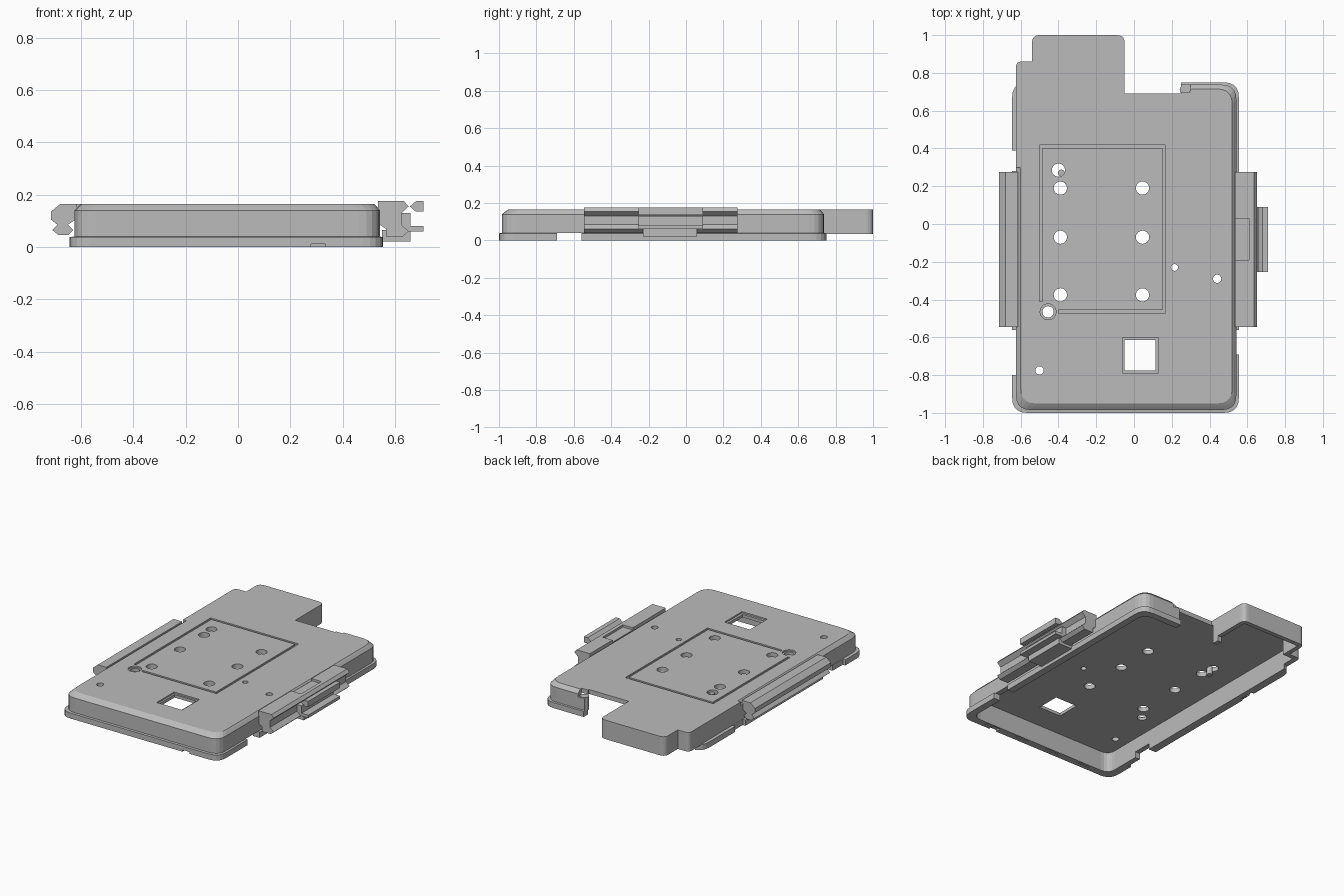
import bpy, bmesh, math

cube = bpy.data.objects.get("Cube")
if cube:
    bpy.data.objects.remove(cube, do_unlink=True)

grey = bpy.data.materials.new("plain_grey")
grey.use_nodes = True
grey.diffuse_color = (0.5, 0.5, 0.5, 1)
grey.node_tree.nodes["Principled BSDF"].inputs["Base Color"].default_value = (0.5, 0.5, 0.5, 1)


def loft(name, rings):
    """Closed solid through a stack of rings with equal point counts."""
    bm = bmesh.new()
    loops = [[bm.verts.new(p) for p in ring] for ring in rings]
    n = len(loops[0])
    for low, high in zip(loops, loops[1:]):
        for i in range(n):
            j = (i + 1) % n
            bm.faces.new((low[i], low[j], high[j], high[i]))
    bm.faces.new(loops[0][::-1])
    bm.faces.new(loops[-1])
    bmesh.ops.recalc_face_normals(bm, faces=bm.faces)
    mesh = bpy.data.meshes.new(name)
    bm.to_mesh(mesh)
    bm.free()
    mesh.materials.append(grey)
    ob = bpy.data.objects.new(name, mesh)
    bpy.context.collection.objects.link(ob)
    return ob


def prism(name, outline, z0, z1):
    return loft(name, [[(x, y, z) for x, y in outline] for z in (z0, z1)])


def along_y(name, profile, y0, y1):
    return loft(name, [[(x, y, z) for x, z in profile] for y in (y0, y1)])


def box(name, x0, x1, y0, y1, z0, z1):
    return prism(name, [(x0, y0), (x1, y0), (x1, y1), (x0, y1)], z0, z1)


def disc(name, x, y, r, z0, z1, n=24):
    turn = [2 * math.pi * i / n for i in range(n)]
    return prism(name, [(x + r * math.cos(a), y + r * math.sin(a)) for a in turn], z0, z1)


def rounded(points, radii, steps=5):
    """Outline with each corner replaced by a quadratic curve."""
    out = []
    n = len(points)
    for i, (x, y) in enumerate(points):
        r = radii[i]
        if not r:
            out.append((x, y))
            continue
        ends = []
        for px, py in (points[i - 1], points[(i + 1) % n]):
            d = math.hypot(px - x, py - y)
            ends.append((x + (px - x) * r / d, y + (py - y) * r / d))
        (ax, ay), (bx, by) = ends
        for k in range(steps + 1):
            t = k / steps
            u = 1 - t
            out.append((u * u * ax + 2 * u * t * x + t * t * bx,
                        u * u * ay + 2 * u * t * y + t * t * by))
    return out


def tray(x0, x1, y0, y1, z, r=0.08):
    pts = rounded([(x0, y0), (x1, y0), (x1, y1), (x0, y1)], [r] * 4)
    return [(x, y, z) for x, y in pts]


def combine(target, other, operation):
    mod = target.modifiers.new(operation.lower(), 'BOOLEAN')
    mod.operation = operation
    mod.solver = 'EXACT'
    mod.object = other
    bpy.context.view_layer.objects.active = target
    bpy.ops.object.modifier_apply(modifier=mod.name)
    bpy.data.objects.remove(other, do_unlink=True)


def cut(target, *cutters):
    for c in cutters:
        combine(target, c, 'DIFFERENCE')


# Cover shell: flange, wall and chamfered rim
TOP = 0.165
cover = loft("cover_shell", [
    tray(-0.645, 0.555, -1, 0.75, 0), tray(-0.645, 0.555, -1, 0.75, 0.038),
    tray(-0.625, 0.542, -0.985, 0.738, 0.04), tray(-0.625, 0.542, -0.985, 0.738, 0.14),
    tray(-0.61, 0.53, -0.965, 0.725, 0.155), tray(-0.6, 0.52, -0.95, 0.715, TOP)])

# Raised rear extension
extension = prism("rear_extension", rounded(
    [(-0.625, 0.3), (-0.05, 0.3), (-0.05, 1), (-0.54, 1), (-0.54, 0.86), (-0.625, 0.86)],
    [0, 0, 0.04, 0.04, 0, 0.03]), 0.035, TOP)
combine(cover, extension, 'UNION')

# Hollow underside, rear opening and side cut-outs
CEIL = 0.135
cut(cover,
    loft("cavity", [tray(-0.59, 0.507, -0.95, 0.703, z, 0.06) for z in (-0.1, CEIL)]),
    prism("rear_cavity", [(-0.59, 0.6), (-0.08, 0.6), (-0.08, 0.97), (-0.51, 0.97),
                          (-0.51, 0.83), (-0.59, 0.83)], -0.1, CEIL),
    box("rear_notch", -0.05, 0.25, 0.69, 1.1, -0.1, 0.3),
    box("rear_step", 0.24, 0.3, 0.7, 0.8, 0.12, 0.3),
    box("side_gap", -0.8, 0.8, -0.69, -0.56, -0.1, 0.04),
    box("left_front_gap", -0.8, -0.626, -0.8, -0.6, -0.1, 0.06),
    box("left_rear_gap", -0.8, -0.626, 0.28, 0.39, -0.1, 0.06),
    box("port_slot", 0.28, 0.335, -1.1, -0.96, -0.1, 0.012))

# Through holes in the top
holes = [(x, y, 0.035) for x in (-0.39, 0.045) for y in (0.19, -0.07, -0.375)]
holes += [(-0.4, 0.285, 0.035), (-0.455, -0.465, 0.03), (0.215, -0.23, 0.018),
          (0.44, -0.29, 0.022), (-0.5, -0.775, 0.022)]
for x, y, r in holes:
    cut(cover, disc("hole", x, y, r, 0.05, 0.3))
cut(cover, disc("hole_recess", -0.455, -0.465, 0.042, TOP - 0.01, 0.3))

# Square window with a stepped edge
cut(cover, box("window_recess", -0.062, 0.13, -0.79, -0.602, TOP - 0.01, 0.3),
    box("window", -0.05, 0.115, -0.775, -0.615, 0.05, 0.3))

# Panel groove, open at the corner hole
G = TOP - 0.01
for x0, x1, y0, y1 in [(-0.5, 0.167, 0.402, 0.418), (0.151, 0.167, -0.47, 0.41),
                       (-0.4, 0.16, -0.47, -0.454), (-0.5, -0.484, -0.41, 0.41)]:
    cut(cover, box("groove", x0, x1, y0, y1, G, 0.3))

# Underside lip slots
for x in (-0.4, -0.15, 0.1, 0.35):
    cut(cover, box("lip_slot", x - 0.05, x + 0.05, -0.972, -0.965, -0.1, 0.01))

# Small posts
disc("hole_post", -0.385, 0.27, 0.018, 0.09, 0.15, 16)
disc("rear_post", 0.27, 0.71, 0.028, 0.035, 0.125, 16)

# Side rails
Y0, Y1 = -0.545, 0.275
along_y("left_rail", [(-0.615, 0.164), (-0.68, 0.164), (-0.715, 0.135), (-0.715, 0.105),
                      (-0.69, 0.085), (-0.71, 0.065), (-0.685, 0.045), (-0.65, 0.045),
                      (-0.63, 0.065), (-0.65, 0.085), (-0.615, 0.11)], Y0, Y1)
right_rail = along_y("right_rail", [(0.535, 0.175), (0.635, 0.175), (0.652, 0.155),
                                    (0.625, 0.13), (0.625, 0.085), (0.652, 0.06),
                                    (0.63, 0.04), (0.565, 0.04), (0.565, 0.07),
                                    (0.535, 0.09)], Y0, Y1)
cut(right_rail, box("rail_notch", 0.5, 0.61, -0.19, 0.03, 0.16, 0.3))

# Clip on the right rail
C0, C1 = -0.255, 0.09
along_y("clip_hook", [(0.71, 0.175), (0.68, 0.175), (0.657, 0.155), (0.68, 0.135),
                      (0.71, 0.135)], C0, C1)
box("clip_plate", 0.6, 0.71, C0, C1, 0.06, 0.08)
box("clip_body", 0.58, 0.66, C0, C1, 0.06, 0.13)
box("clip_foot", 0.55, 0.66, -0.23, 0.06, 0.022, 0.065)
